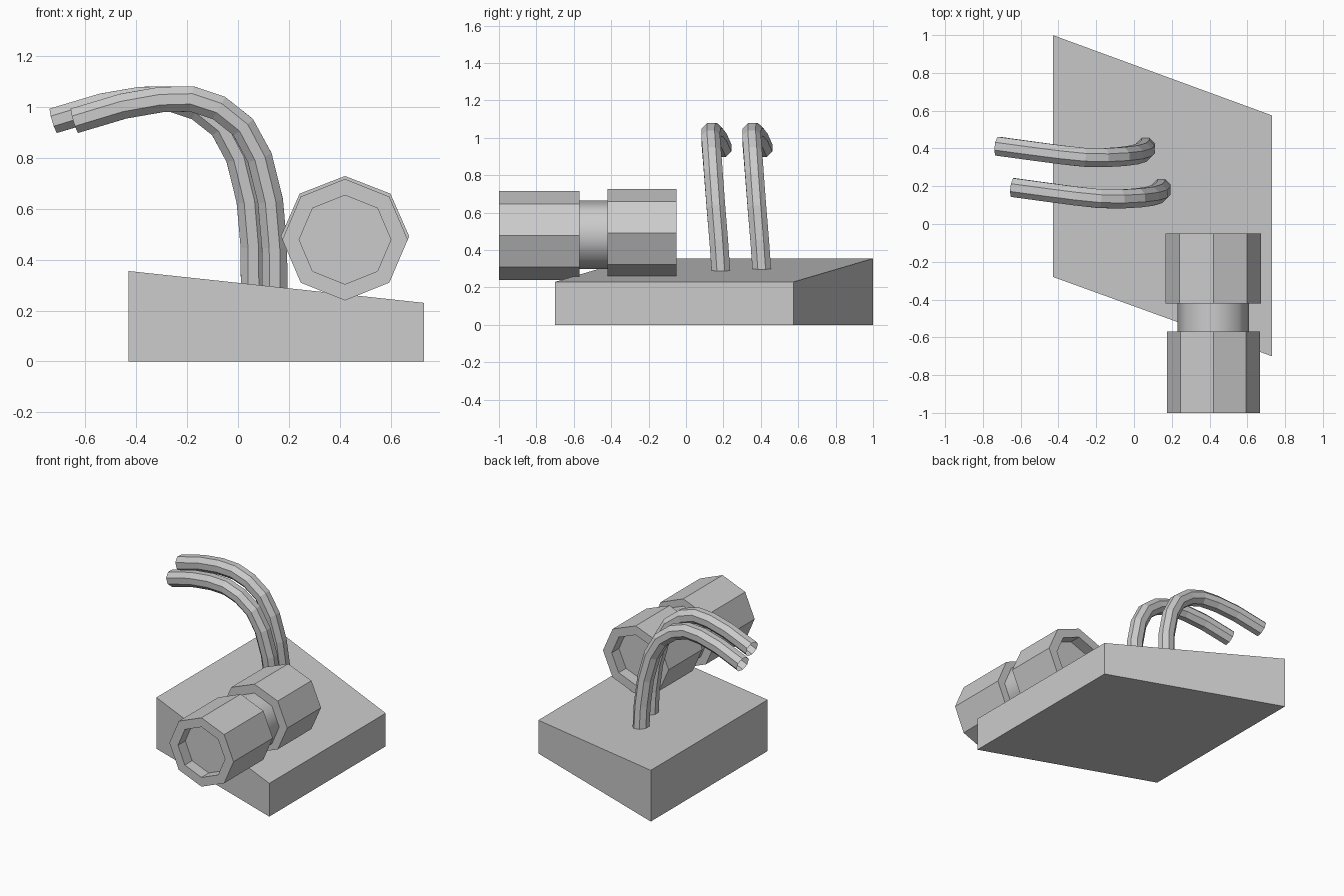
import bpy, bmesh, math
from mathutils import Vector

if "Cube" in bpy.data.objects:
    bpy.data.objects.remove(bpy.data.objects["Cube"])


def make_object(name, bm, fix_normals=True):
    if fix_normals:
        bmesh.ops.recalc_face_normals(bm, faces=bm.faces)
    mesh = bpy.data.meshes.new(name)
    bm.to_mesh(mesh)
    bm.free()
    ob = bpy.data.objects.new(name, mesh)
    bpy.context.collection.objects.link(ob)
    return ob


def skin(bm, rings):
    loops = [[bm.verts.new(p) for p in ring] for ring in rings]
    for a, b in zip(loops, loops[1:]):
        n = len(a)
        for i in range(n):
            bm.faces.new((a[i], a[(i + 1) % n], b[(i + 1) % n], b[i]))
    return loops


def octagon_along_y(name, profile, cx, cz, squash=1.0, smooth=False):
    """Eight-sided body around the y axis; profile is (y, radius), ends capped."""
    bm = bmesh.new()
    rings = [[(cx + r * math.cos(i * math.pi / 4), y,
               cz + squash * r * math.sin(i * math.pi / 4)) for i in range(8)]
             for y, r in profile]
    loops = skin(bm, rings)
    for end in (loops[0], loops[-1]):
        bm.faces.new(end)
    ob = make_object(name, bm)
    if smooth:
        for p in ob.data.polygons:
            p.use_smooth = len(p.vertices) == 4
    return ob


def tube(name, path, radius, sides=8):
    bm = bmesh.new()
    pts = [Vector(p) for p in path]
    rings = []
    for i, p in enumerate(pts):
        t = (pts[min(i + 1, len(pts) - 1)] - pts[max(i - 1, 0)]).normalized()
        u = t.cross(Vector((0, 1, 0))).normalized()
        v = t.cross(u)
        ang = [(k + 0.5) * math.tau / sides for k in range(sides)]
        rings.append([p + radius * (math.cos(a) * u + math.sin(a) * v) for a in ang])
    skin(bm, rings)
    return make_object(name, bm)


# Sheared base block with a top sloping down to the right
bm = bmesh.new()
corners = [(-0.43, -0.28, 0.355), (0.73, -0.70, 0.23),
           (0.73, 0.575, 0.23), (-0.43, 1.0, 0.355)]
loops = skin(bm, [[(x, y, 0) for x, y, z in corners], corners])
for end in loops:
    bm.faces.new(end)
make_object("base_block", bm)

# Two recessed octagonal barrels joined by a narrower neck
octagon_along_y("front_barrel",
                [(-0.92, 0.18), (-1.0, 0.18), (-1.0, 0.246), (-0.57, 0.246)],
                0.42, 0.478, 0.97)
octagon_along_y("rear_barrel",
                [(-0.42, 0.252), (-0.05, 0.252), (-0.05, 0.185), (-0.13, 0.185)],
                0.42, 0.491, 0.94)
octagon_along_y("barrel_neck", [(-0.58, 0.19), (-0.41, 0.19)],
                0.42, 0.482, 0.97, smooth=True)

# Pair of curved open tubes
path = [(0.144, 0.187, 0.28), (0.143, 0.175, 0.45), (0.127, 0.16, 0.63),
        (0.085, 0.147, 0.80), (0.02, 0.138, 0.92), (-0.075, 0.132, 0.995),
        (-0.18, 0.134, 1.03), (-0.30, 0.147, 1.028), (-0.45, 0.167, 1.002),
        (-0.64, 0.193, 0.945)]
for name, dx, dy in (("front_tube", 0, 0), ("rear_tube", -0.083, 0.219)):
    tube(name, [(x + dx, y + dy, z) for x, y, z in path], 0.054)
